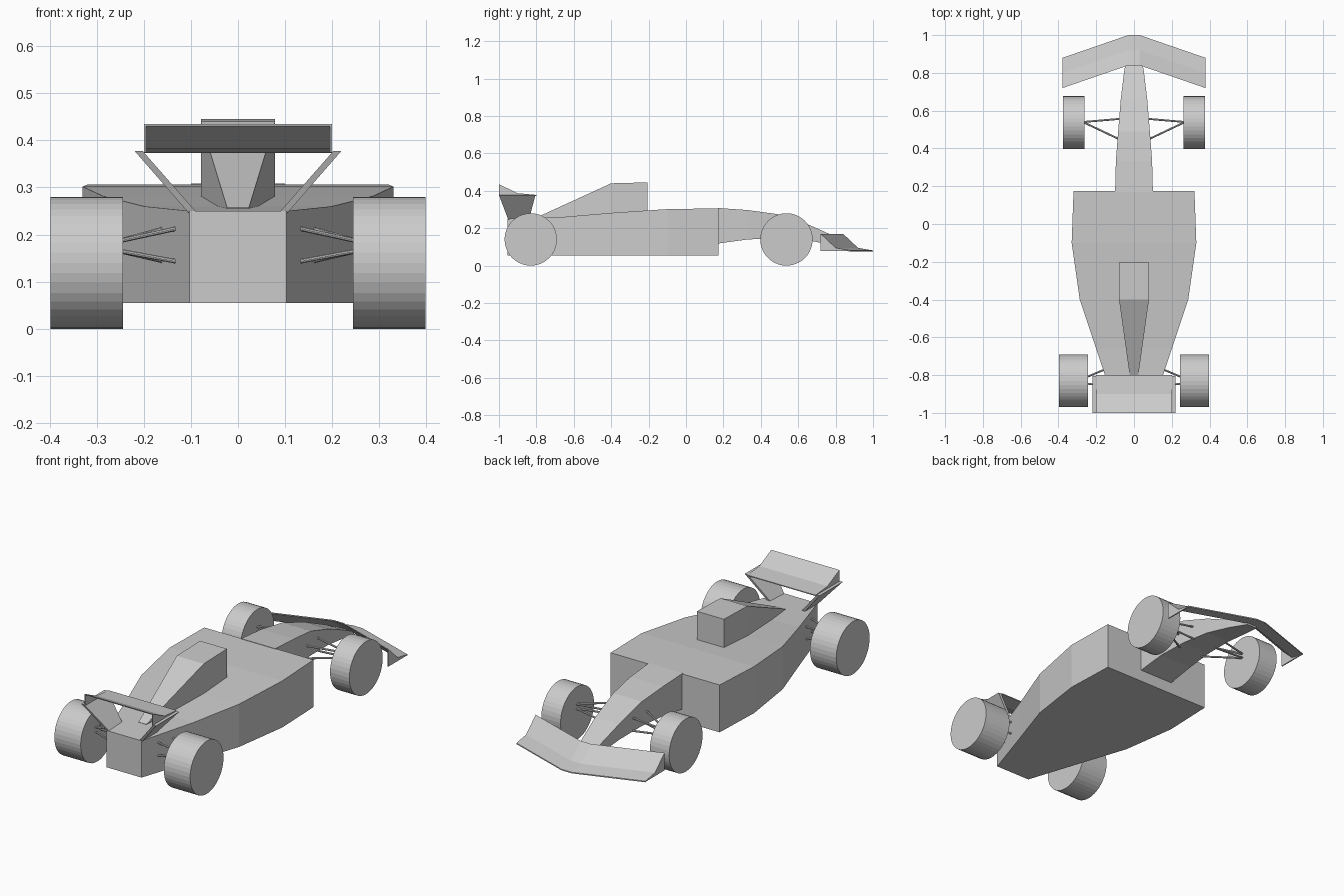
import bpy, bmesh, math
from mathutils import Vector

if "Cube" in bpy.data.objects:
    bpy.data.objects.remove(bpy.data.objects["Cube"])


def loft(name, rings):
    """Closed skin through equal-sized rings of points, capped at both ends."""
    bm = bmesh.new()
    vs = [[bm.verts.new(p) for p in r] for r in rings]
    n = len(rings[0])
    for a, b in zip(vs, vs[1:]):
        for i in range(n):
            j = (i + 1) % n
            bm.faces.new((a[i], a[j], b[j], b[i]))
    bm.faces.new(vs[0])
    bm.faces.new(vs[-1])
    bmesh.ops.recalc_face_normals(bm, faces=bm.faces)
    me = bpy.data.meshes.new(name)
    bm.to_mesh(me)
    bm.free()
    ob = bpy.data.objects.new(name, me)
    bpy.context.collection.objects.link(ob)
    return ob


def box_loft(name, stations):
    """Rectangular sections along y: (y, half width, bottom z, top z)."""
    return loft(name, [[(-w, y, b), (w, y, b), (w, y, t), (-w, y, t)]
                       for y, w, b, t in stations])


def cylinder(name, a, b, radius, sides):
    a, b = Vector(a), Vector(b)
    d = b - a
    q = d.to_track_quat('Z', 'Y')
    ring = [q @ Vector((radius * math.cos(2 * math.pi * i / sides),
                        radius * math.sin(2 * math.pi * i / sides), 0))
            for i in range(sides)]
    return loft(name, [[a + p for p in ring], [b + p for p in ring]])


def wing(name, spans, profile, thick):
    """Bent thin blade; spans are (x, y shift), profile is (y, z)."""
    section = profile + [(y, z - thick) for y, z in reversed(profile)]
    return loft(name, [[(x, y + dy, z) for y, z in section] for x, dy in spans])


# main body, nose and engine cover
box_loft("body", [(.175, .32, .055, .306), (-.1, .33, .055, .302),
                  (-.4, .287, .055, .282), (-.66, .2, .055, .26),
                  (-.955, .103, .055, .25)])
box_loft("nose", [(.17, .1, .118, .308), (.33, .096, .14, .297),
                  (.49, .084, .146, .275), (.66, .07, .134, .217),
                  (.81, .052, .105, .15), (.93, .03, .078, .09)])
box_loft("engine_cover", [(-.205, .079, .25, .445), (-.4, .079, .24, .44),
                          (-.8, .023, .24, .257)])

# wings
front_profile = [(1.0, .081), (.92, .095), (.84, .17)]
rear_profile = [(-.8, .378), (-.9, .387), (-1.0, .435)]
wing("front_wing", [(-.378, -.12), (-.03, 0), (.03, 0), (.378, -.12)],
     front_profile, .006)
wing("rear_wing", [(-.2, 0), (.2, 0)], rear_profile, .005)

for s, side in ((-1, "left"), (1, "right")):
    # wing end plates
    front_plate = front_profile + [(.84, .077), (1.0, .077)]
    loft("front_end_plate_" + side,
         [[(s * x, y - .12, z) for y, z in front_plate] for x in (.372, .378)])
    rear_plate = rear_profile + [(-1.0, .374), (-.8, .374)]
    loft("rear_end_plate_" + side,
         [[(s * x, y, z) for y, z in rear_plate] for x in (.195, .2)])

    # slanted rear wing strut
    loft("rear_strut_" + side,
         [[(s * x0, y0, z), (s * x1, y0, z), (s * x1, y1, z), (s * x0, y1, z)]
          for x0, x1, y0, y1, z in ((.086, .104, -.95, -.84, .245),
                                    (.202, .219, -1.0, -.805, .377))])

    # wheels
    cylinder("rear_wheel_" + side, (s * .244, -.83, .14), (s * .398, -.83, .14), .14, 40)
    cylinder("front_wheel_" + side, (s * .262, .537, .14), (s * .375, .537, .14), .14, 40)

    # suspension rods, upper and lower
    for level, zo, zi in (("upper", .187, .213), ("lower", .165, .143)):
        for i, y in enumerate((.557, .445)):
            cylinder(f"front_{level}_rod_{side}_{i}", (s * .27, .54, zo),
                     (s * .07, y, zi), .005, 10)
        for i, (yo, x, y) in enumerate(((-.81, .155, -.77), (-.845, .13, -.86))):
            cylinder(f"rear_{level}_rod_{side}_{i}", (s * .25, yo, zo),
                     (s * x, y, zi), .005, 10)
